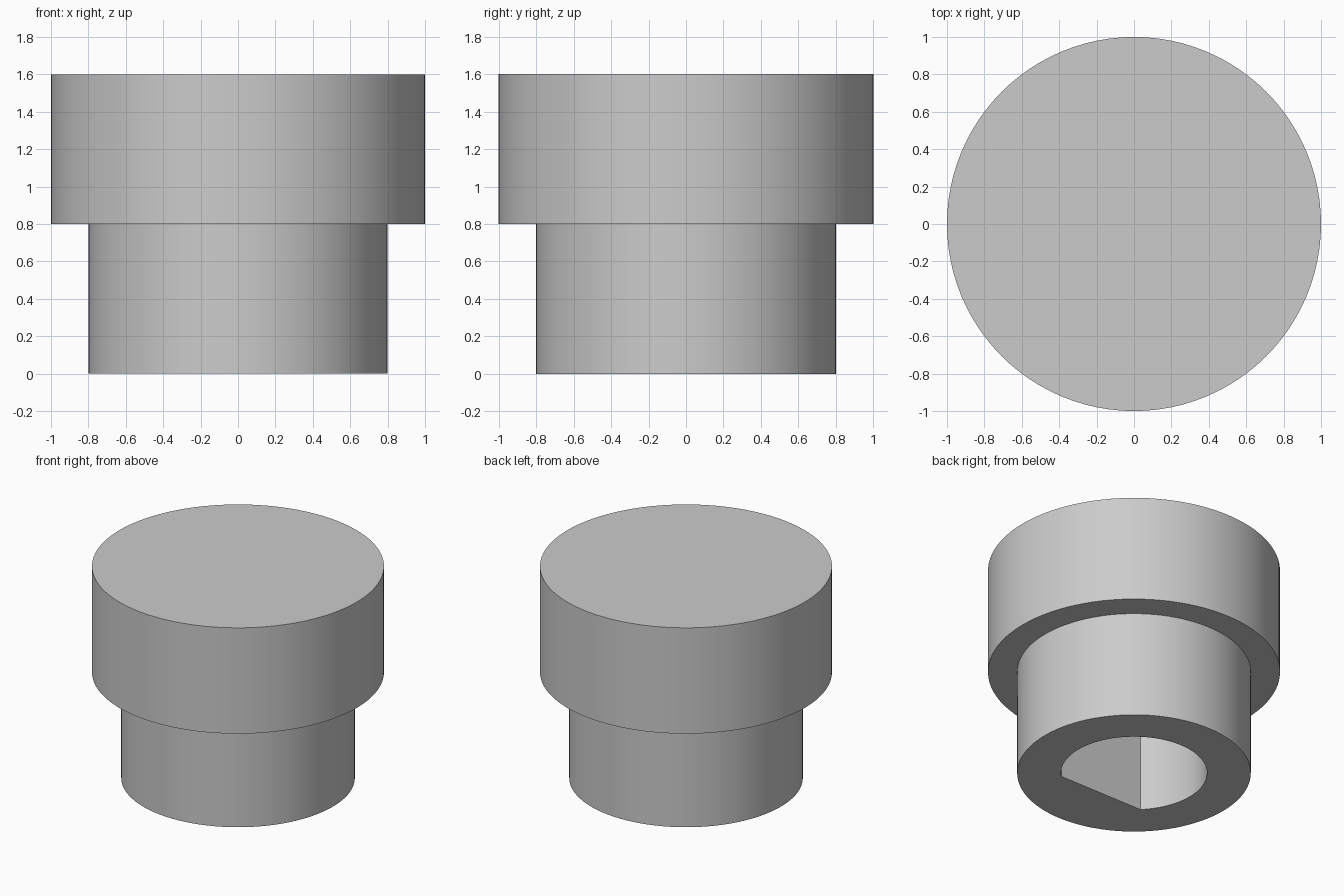
import bpy
import bmesh
from math import cos, sin, tau, radians, sqrt

cube = bpy.data.objects.get("Cube")
if cube:
    bpy.data.objects.remove(cube, do_unlink=True)

SEGMENTS = 96
STEM_RADIUS, HEAD_RADIUS, BORE_RADIUS = 0.8, 1.0, 0.5
STEM_TOP, HEAD_TOP, BORE_DEPTH = 0.8, 1.6, 0.8
BORE_FLAT = -BORE_RADIUS / sqrt(2)  # flat side of the D-shaped bore

grey = bpy.data.materials.new("plain grey")
grey.use_nodes = True
colour = (0.6, 0.6, 0.6, 1)
grey.diffuse_color = colour
grey.node_tree.nodes["Principled BSDF"].inputs["Base Color"].default_value = colour

bm = bmesh.new()


def ring(radius, z, flat=-2.0):
    """Circle of vertices, cut off straight at y = flat."""
    angles = [tau * i / SEGMENTS for i in range(SEGMENTS)]
    return [bm.verts.new((radius * cos(a), max(radius * sin(a), flat), z)) for a in angles]


# Rings from the bore's end, out over the base, up the stem and the head
rings = [
    ring(BORE_RADIUS, BORE_DEPTH, BORE_FLAT),
    ring(BORE_RADIUS, 0, BORE_FLAT),
    ring(STEM_RADIUS, 0),
    ring(STEM_RADIUS, STEM_TOP),
    ring(HEAD_RADIUS, STEM_TOP),
    ring(HEAD_RADIUS, HEAD_TOP),
]
for a, b in zip(rings, rings[1:]):
    for i in range(SEGMENTS):
        j = (i + 1) % SEGMENTS
        bm.faces.new((a[i], a[j], b[j], b[i]))

# Bore end and head top
bm.faces.new(rings[0])
bm.faces.new(rings[-1])
bmesh.ops.recalc_face_normals(bm, faces=bm.faces)

mesh = bpy.data.meshes.new("knob")
bm.to_mesh(mesh)
bm.free()
mesh.materials.append(grey)
knob = bpy.data.objects.new("knob", mesh)
bpy.context.collection.objects.link(knob)

# Smooth round walls, sharp rims and bore corners
bpy.ops.object.select_all(action="DESELECT")
knob.select_set(True)
bpy.context.view_layer.objects.active = knob
bpy.ops.object.shade_smooth_by_angle(angle=radians(30))
